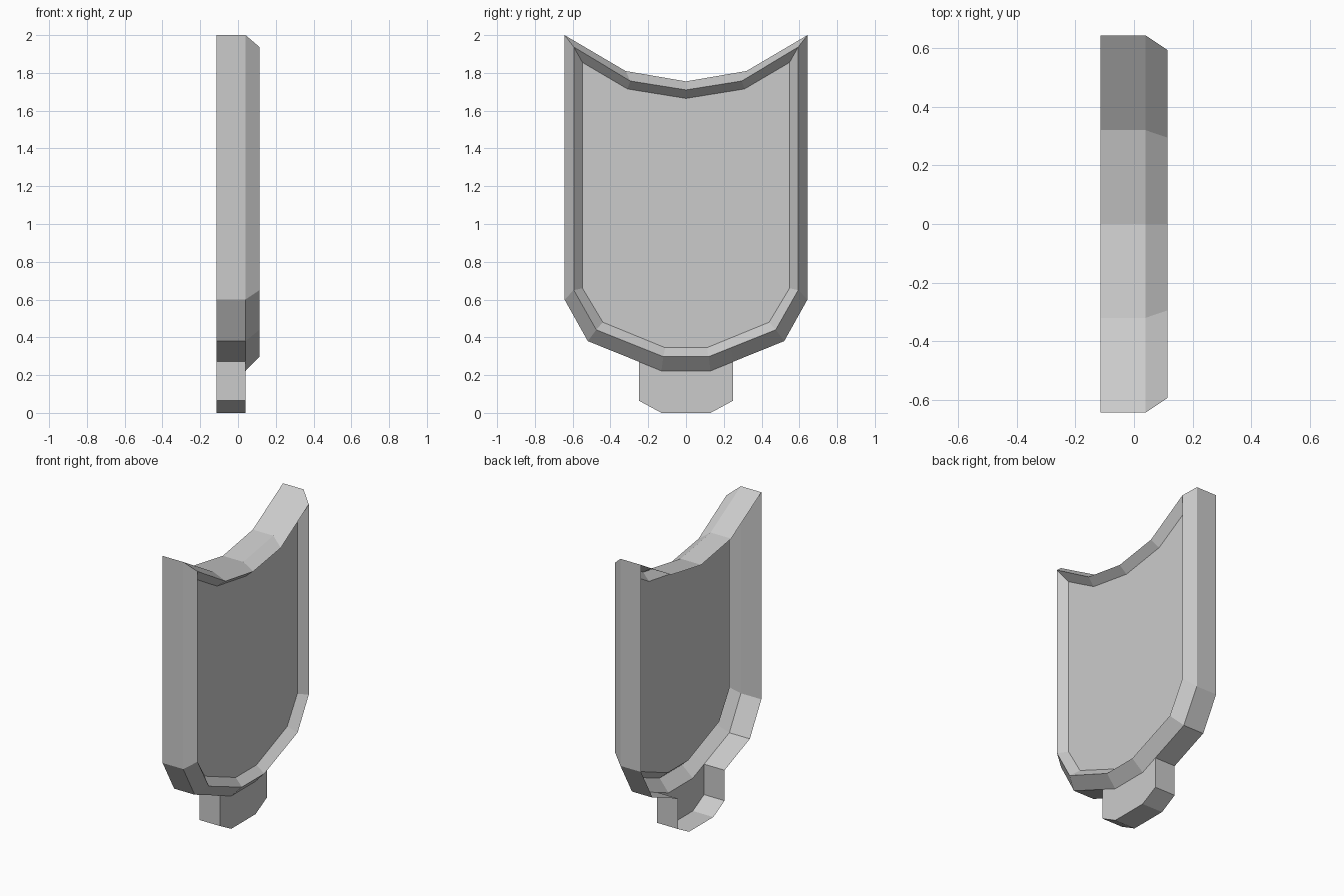
import bpy, bmesh

if "Cube" in bpy.data.objects:
    bpy.data.objects.remove(bpy.data.objects["Cube"])

BACK, FRONT, RIDGE, PANEL = -0.1135, 0.04, 0.1135, 0.06

# Half outlines (y, z) from top centre round to the bottom
OUTER = [(0, 1.755), (0.32, 1.81), (0.643, 2.0), (0.643, 0.60), (0.52, 0.38), (0.25, 0.271), (0.13, 0.222)]
CREST = [(0, 1.71), (0.295, 1.757), (0.594, 1.937), (0.594, 0.65), (0.475, 0.44), (0.235, 0.344), (0.12, 0.298)]
INNER = [(0, 1.665), (0.31, 1.715), (0.548, 1.855), (0.548, 0.66), (0.44, 0.48), (0.22, 0.39), (0.11, 0.345)]
TAB = [(0.25, 0.271), (0.25, 0.065), (0.13, 0.0)]

grey = bpy.data.materials.new("plain grey")
grey.diffuse_color = (0.6, 0.6, 0.6, 1)
grey.use_nodes = True
grey.node_tree.nodes["Principled BSDF"].inputs["Base Color"].default_value = grey.diffuse_color


def ring(bm, half, x):
    """Closed loop of vertices from a half outline mirrored in y."""
    full = half + [(-y, z) for y, z in reversed(half) if y > 0]
    return [bm.verts.new((x, y, z)) for y, z in full]


def strip(bm, a, b, skip=()):
    n = len(a)
    for i in range(n):
        if i not in skip:
            j = (i + 1) % n
            bm.faces.new((a[i], a[j], b[j], b[i]))


def finish(bm, name):
    for f in bm.faces:
        f.normal_update()
    me = bpy.data.meshes.new(name)
    bm.to_mesh(me)
    bm.free()
    me.materials.append(grey)
    bpy.context.collection.objects.link(bpy.data.objects.new(name, me))


# Shield shell, open at the back, with a gap in the wall where the tab joins
bm = bmesh.new()
back, front = ring(bm, OUTER, BACK), ring(bm, OUTER, FRONT)
crest, inner = ring(bm, CREST, RIDGE), ring(bm, INNER, PANEL)
strip(bm, front, back, skip=(5, 6, 7))
strip(bm, crest, front)
strip(bm, inner, crest)
bm.faces.new(inner)
bmesh.ops.recalc_face_normals(bm, faces=bm.faces)
panel = max(bm.faces, key=lambda f: f.calc_area())
if panel.normal.x < 0:
    bmesh.ops.reverse_faces(bm, faces=bm.faces)
finish(bm, "shield_shell")

# Bottom tab, open at the back and along its join with the shell
bm = bmesh.new()
tab_half = [(0.13, 0.222)] + TAB
tab_front, tab_back = ring(bm, tab_half, FRONT), ring(bm, tab_half, BACK)
strip(bm, tab_front, tab_back, skip=(0, 6, 7))
face = bm.faces.new(tab_front)
bmesh.ops.recalc_face_normals(bm, faces=bm.faces)
if face.normal.x < 0:
    bmesh.ops.reverse_faces(bm, faces=bm.faces)
bmesh.ops.delete(bm, geom=[v for v in bm.verts if not v.link_faces], context='VERTS')
finish(bm, "bottom_tab")
